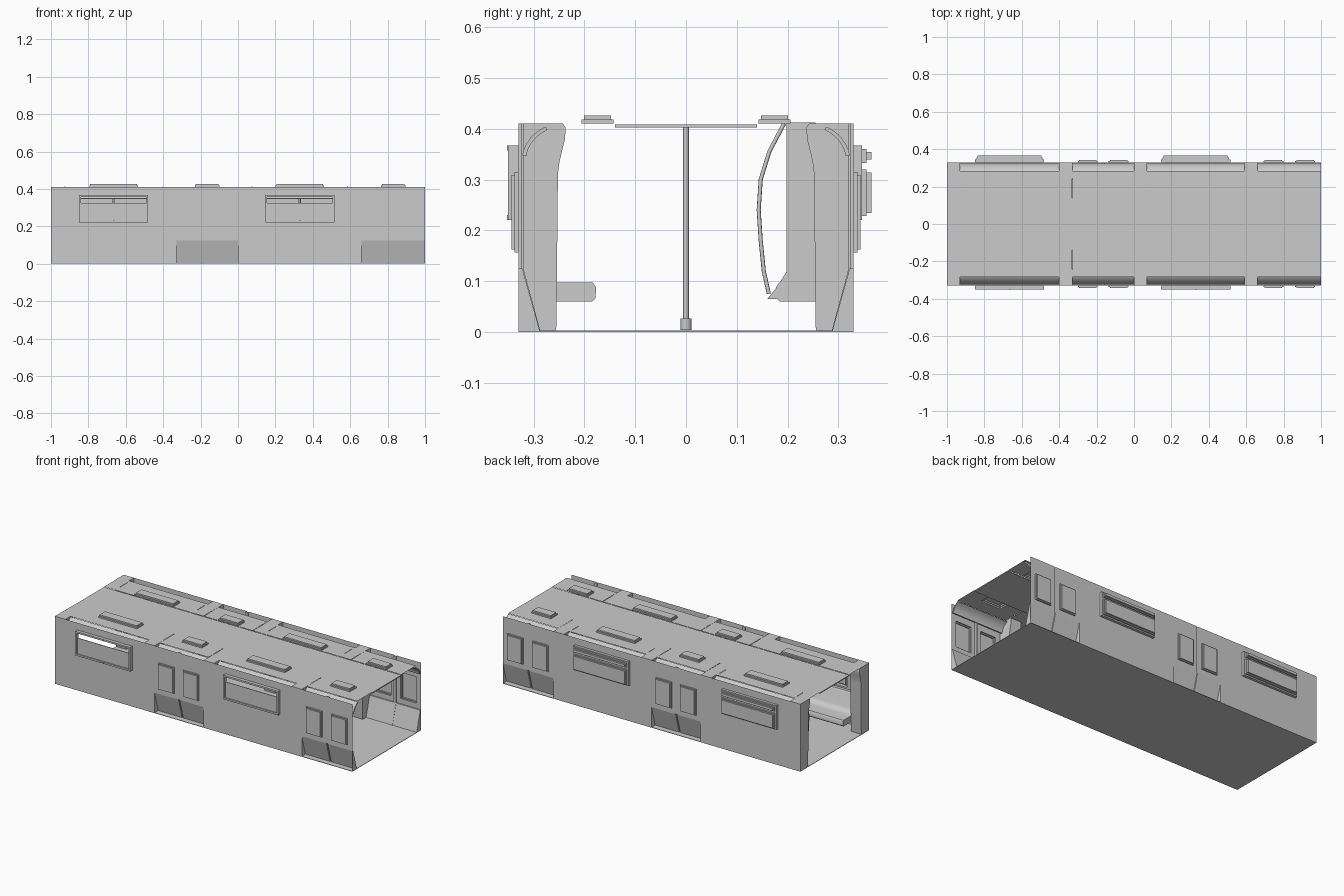
import bpy, bmesh, math
from mathutils import Vector

if "Cube" in bpy.data.objects:
    bpy.data.objects.remove(bpy.data.objects["Cube"])


def mesh(name, verts, faces, smooth=False, fix=True):
    me = bpy.data.meshes.new(name)
    me.from_pydata(verts, [], faces)
    bm = bmesh.new()
    bm.from_mesh(me)
    bmesh.ops.remove_doubles(bm, verts=bm.verts, dist=1e-5)
    if fix:
        bmesh.ops.recalc_face_normals(bm, faces=bm.faces)
    bm.to_mesh(me)
    bm.free()
    ob = bpy.data.objects.new(name, me)
    bpy.context.collection.objects.link(ob)
    if smooth:
        bpy.ops.object.select_all(action='DESELECT')
        ob.select_set(True)
        bpy.context.view_layer.objects.active = ob
        bpy.ops.object.shade_smooth_by_angle(angle=math.radians(40))
    return ob


def prism(name, profile, x0, x1, s=1, smooth=False, bevel=0):
    """Closed (y, z) profile extruded along x; s mirrors it across y."""
    n = len(profile)
    v = [(x, s * y, z) for x in (x0, x1) for y, z in profile]
    f = [tuple(range(n)), tuple(range(2 * n - 1, n - 1, -1))]
    f += [(i, (i + 1) % n, n + (i + 1) % n, n + i) for i in range(n)]
    ob = mesh(name, v, f, smooth)
    if bevel:
        m = ob.modifiers.new("edge", 'BEVEL')
        m.width, m.segments, m.limit_method = bevel, 2, 'ANGLE'
    return ob


def box(name, x0, x1, y0, y1, z0, z1):
    return prism(name, [(y0, z0), (y1, z0), (y1, z1), (y0, z1)], x0, x1)


def corners(r):
    a, b, c, d = r
    return [(a, c), (b, c), (b, d), (a, d)]


def sheet(name, outer, hole, to3d):
    """Flat rectangle with a rectangular opening."""
    v = [to3d(*p, 0) for r in (outer, hole) for p in corners(r)]
    mesh(name, v, [(i, (i + 1) % 4, 4 + (i + 1) % 4, 4 + i) for i in range(4)])


def tray(name, rings, to3d, cap=True):
    """Stepped hollow recess: list of (rectangle, depth)."""
    v = [to3d(*p, d) for r, d in rings for p in corners(r)]
    f = [(4 * k + i, 4 * k + (i + 1) % 4, 4 * k + 4 + (i + 1) % 4, 4 * k + 4 + i)
         for k in range(len(rings) - 1) for i in range(4)]
    if cap:
        n = len(v)
        f.append((n - 4, n - 3, n - 2, n - 1))
    mesh(name, v, f)


def inset(r, d):
    return (r[0] + d, r[1] - d, r[2] + d, r[3] - d)


def tube(name, pts, radius):
    cu = bpy.data.curves.new(name, 'CURVE')
    cu.dimensions = '3D'
    cu.bevel_depth, cu.bevel_resolution, cu.use_fill_caps = radius, 2, True
    sp = cu.splines.new('POLY')
    sp.points.add(len(pts) - 1)
    for p, c in zip(sp.points, pts):
        p.co = (*c, 1)
    bpy.context.collection.objects.link(bpy.data.objects.new(name, cu))


W, H = 0.33, 0.41
SEATS = [(-1.0, -0.33), (0.0, 0.66)]
DOORS = [(-0.33, 0.0), (0.66, 1.0)]

# Floor and central ceiling strip
box("floor", -1, 1, -W, W, 0, 0.003)
box("ceiling_centre", -1, 1, -0.14, 0.14, 0.402, 0.408)

pillar = [(W, 0), (0.257, 0), (0.255, 0.01), (0.252, 0.31), (0.249, 0.335), (0.243, 0.36),
          (0.238, 0.38), (0.237, 0.402), (0.242, H), (W, H)]
bench = [(W, 0.06), (0.184, 0.06), (0.178, 0.066), (0.177, 0.088), (0.183, 0.097), (0.255, 0.097),
         (0.28, 0.102), (0.295, 0.12), (0.305, 0.20), (0.312, 0.21), (W, 0.21)]
screen = [(0.16, 0.065), (0.18, 0.09), (0.205, 0.13), (0.225, 0.152), (0.24, 0.159),
          (0.255, 0.155), (0.255, 0.065)]

for s in (-1, 1):
    wall = lambda x, z, d, s=s: (x, s * (W + d), z)
    roof = lambda x, y, d, s=s: (x, s * y, H + d)

    # Curved cove between wall and ceiling
    arc = [math.radians(a) for a in range(8, 64, 9)]
    path = [(0.235 + 0.088 * math.cos(a), 0.337 + 0.076 * math.sin(a)) for a in arc]
    inner = [(0.235 + 0.08 * math.cos(a), 0.337 + 0.069 * math.sin(a)) for a in arc]
    prism("cove", path + inner[::-1], -1, 1, s, smooth=True)

    for x0, x1 in SEATS:
        c = (x0 + x1) / 2
        # Wall with window opening
        win = (c - 0.185, c + 0.185, 0.22, 0.367)
        sheet("seat_wall", (x0, x1, 0, H), win, wall)
        if s < 0:
            inn = inset(win, 0.01)
            tray("window_frame", [(win, 0), (win, 0.02), (inn, 0.02), (inn, 0.004)], wall, cap=False)
            box("window_pane", inn[0], inn[1], -W - 0.012, -W - 0.008, inn[2], 0.325)
            for z in (0.225, 0.362):
                box("window_latch", c - 0.004, c + 0.004, -0.352, -0.345, z - 0.005, z + 0.005)
        else:
            low = (win[0] + 0.008, win[1] - 0.008, 0.228, 0.32)
            top = (win[0] + 0.008, win[1] - 0.008, 0.333, 0.36)
            tray("window_frame", [(win, 0), (win, 0.016)], wall)
            for r in (low, top):
                tray("window_pane", [(r, 0.016), (r, 0.025), (inset(r, 0.006), 0.025),
                                     (inset(r, 0.006), 0.035)], wall)
        # Pillars on both sides of the bench
        for a in (x0, x1 - 0.07):
            prism("pillar", pillar, a, a + 0.07, s, smooth=True)
        prism("bench", bench, x0 + 0.07, x1 - 0.07, s, smooth=True)
        # Side screens and curved grab rails
        if s > 0:
            for x in (x0 + 0.075, x1 - 0.075):
                prism("side_screen", screen, x - 0.004, x + 0.004)
                box("screen_panel", x - 0.002, x + 0.002, 0.198, 0.255, 0.1, 0.412)
                tube("grab_rail", [(x, 0.163, 0.075), (x, 0.153, 0.12), (x, 0.147, 0.18),
                                   (x, 0.143, 0.24), (x, 0.147, 0.30), (x, 0.164, 0.355),
                                   (x, 0.193, 0.41)], 0.004)

    for x0, x1 in DOORS:
        c = (x0 + x1) / 2
        # Two door leaves with windows and a tucked-in lower edge
        for a, b in ((x0, c - 0.004), (c + 0.004, x1)):
            m = (x0 + c) / 2 if a == x0 else (c + x1) / 2
            win = (m - 0.053, m + 0.053, 0.156, 0.315)
            sheet("door_leaf", (a, b, 0.125, H), win, wall)
            tray("door_window", [(win, 0), (win, 0.007), (inset(win, 0.006), 0.007),
                                 (inset(win, 0.006), 0.013)], wall)
            prism("door_kick_plate", [(W, 0.125), (0.295, 0), (0.287, 0), (0.322, 0.125)], a, b, s)
        prism("door_seam", [(0.324, H), (0.324, 0.125), (0.289, 0), (0.286, 0), (0.32, 0.125), (0.32, H)],
              c - 0.008, c + 0.008, s)
        # Cheeks closing the recess beside the door
        for x in (x0, x1):
            mesh("door_cheek", [(x, s * W, 0), (x, s * W, 0.125), (x, s * 0.295, 0)], [(0, 1, 2)])

    # Ceiling panels with stepped light boxes
    for (x0, x1), half in [(r, 0.13) for r in SEATS] + [(r, 0.066) for r in DOORS]:
        c = (x0 + x1) / 2
        lamp = (c - half, c + half, 0.143, 0.206)
        sheet("ceiling_panel", (x0 + 0.001, x1 - 0.001, 0.14, 0.283), lamp, roof)
        i = inset(lamp, 0.005)
        tray("ceiling_light", [(lamp, 0), (lamp, 0.008), (i, 0.008), (i, 0.016)], roof)

# Upright poles along the aisle
for x in (-0.665, 0.33):
    tube("aisle_pole", [(x, 0, 0.02), (x, 0, 0.404)], 0.0055)
    tube("pole_foot", [(x, 0, 0.004), (x, 0, 0.027)], 0.011)
